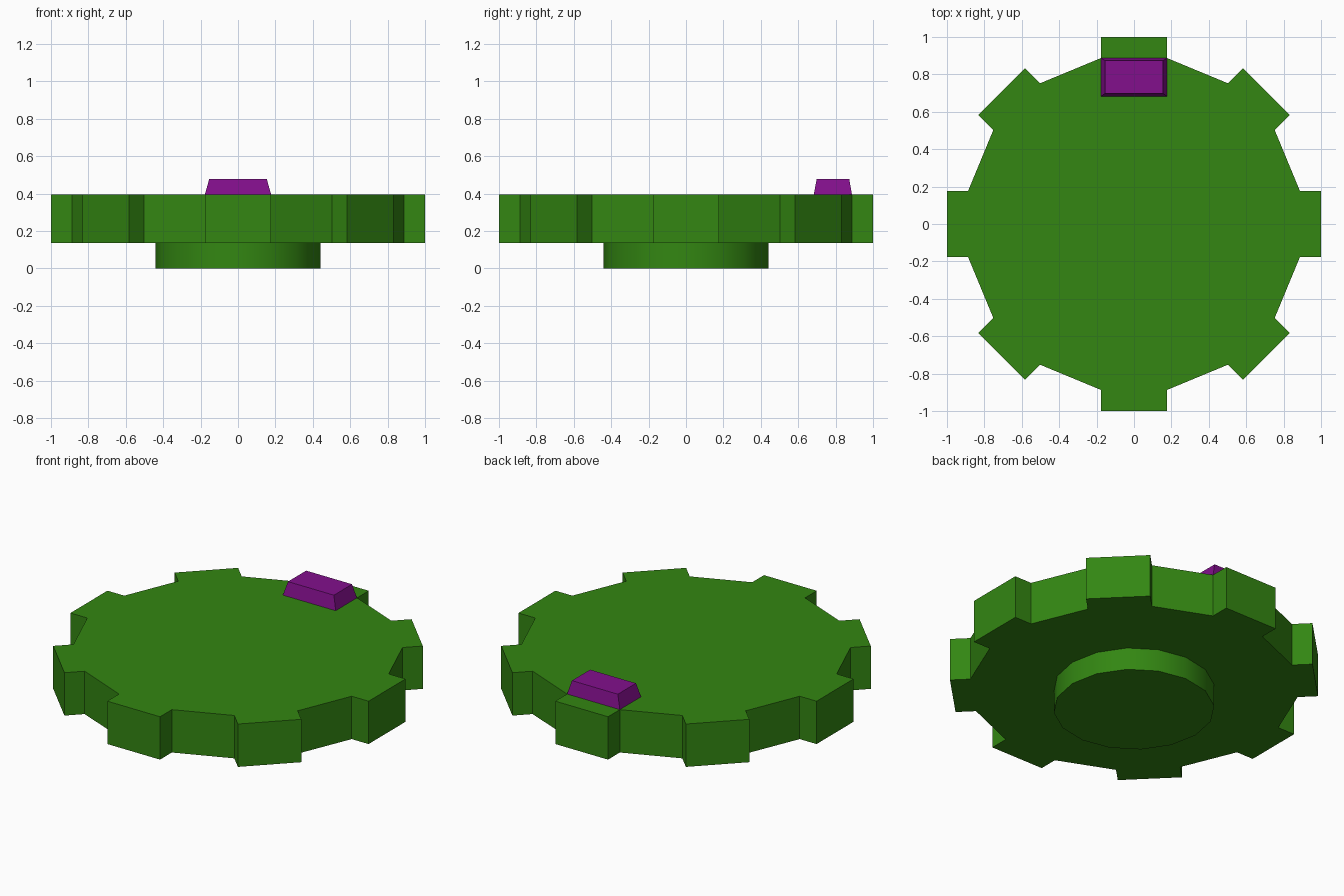
import bpy, bmesh
from math import cos, sin, pi, radians

if "Cube" in bpy.data.objects:
    bpy.data.objects.remove(bpy.data.objects["Cube"])


def material(name, rgb):
    m = bpy.data.materials.new(name)
    m.diffuse_color = (*rgb, 1)
    m.use_nodes = True
    m.node_tree.nodes["Principled BSDF"].inputs["Base Color"].default_value = m.diffuse_color
    return m


def loft(name, rings, mat, smooth=False):
    """Skin a stack of equal-length rings and cap both ends."""
    bm = bmesh.new()
    loops = [[bm.verts.new(p) for p in ring] for ring in rings]
    n = len(loops[0])
    for a, b in zip(loops, loops[1:]):
        for i in range(n):
            j = (i + 1) % n
            bm.faces.new((a[i], a[j], b[j], b[i]))
    bm.faces.new(loops[0])
    bm.faces.new(loops[-1])
    bmesh.ops.recalc_face_normals(bm, faces=bm.faces)
    me = bpy.data.meshes.new(name)
    bm.to_mesh(me)
    bm.free()
    me.materials.append(mat)
    ob = bpy.data.objects.new(name, me)
    bpy.context.collection.objects.link(ob)
    if smooth:
        bpy.ops.object.select_all(action='DESELECT')
        ob.select_set(True)
        bpy.context.view_layer.objects.active = ob
        bpy.ops.object.shade_smooth_by_angle(angle=radians(35))
    return ob


def circle(r, z, n=16):
    return [(r * cos(2 * pi * i / n), r * sin(2 * pi * i / n), z) for i in range(n)]


def rect(x, y0, y1, z):
    return [(-x, y0, z), (x, y0, z), (x, y1, z), (-x, y1, z)]


green = material("green", (0.033, 0.24, 0.006))
purple = material("purple", (0.224, 0.005, 0.263))

# Toothed wheel: one square tooth repeated eight times
tooth = [(0.887, -0.177), (1, -0.177), (1, 0.177), (0.887, 0.177)]
outline = []
for k in range(8):
    c, s = cos(k * pi / 4), sin(k * pi / 4)
    outline += [(c * x - s * y, s * x + c * y) for x, y in tooth]
loft("toothed_wheel", [[(x, y, z) for x, y in outline] for z in (0.135, 0.395)], green)

# Hub below, with a flush inner disc on its underside
loft("hub", [circle(0.228, 0), circle(0.442, 0), circle(0.442, 0.135)], green, True)

# Tapered marker on the rim
loft("marker", [rect(0.177, 0.683, 0.887, 0.395), rect(0.154, 0.699, 0.873, 0.477)], purple)
